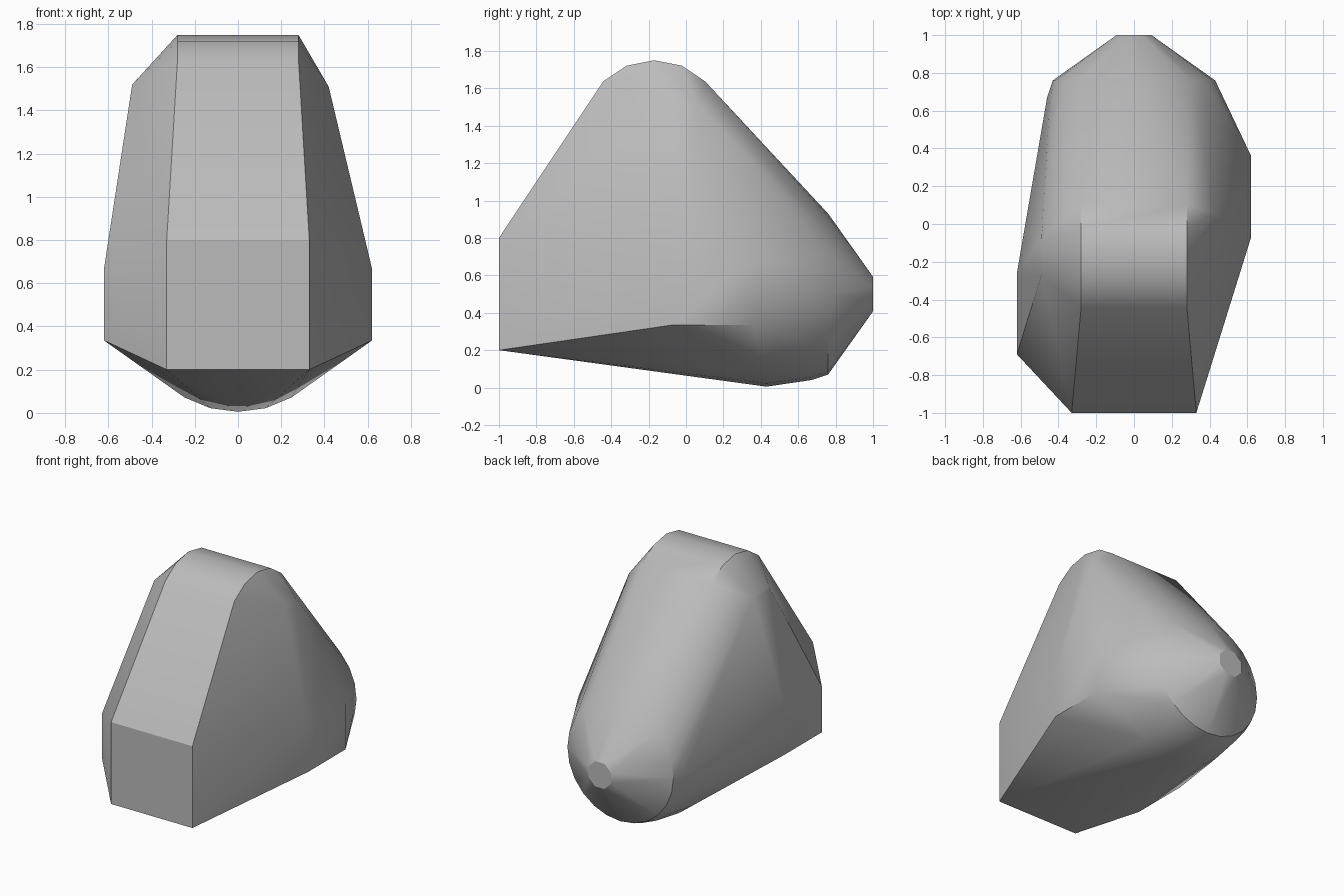
import bpy
import bmesh
from math import sin, cos, radians, tau

old = bpy.data.objects.get("Cube")
if old:
    bpy.data.objects.remove(old, do_unlink=True)

grey = bpy.data.materials.new("plain_grey")
grey.use_nodes = True
colour = (0.5, 0.5, 0.5, 1)
grey.diffuse_color = colour
grey.node_tree.nodes["Principled BSDF"].inputs["Base Color"].default_value = colour

points = []

# Flat front plate
for x in (-0.33, 0.33):
    points += [(x, -1, 0.2), (x, -1, 0.8)]

# Rounded crown: an arc swept across the width
for x in (-0.28, 0.28):
    for step in range(-3, 4):
        a = radians(22.5 * step)
        points.append((x, -0.17 + 0.385 * sin(a), 1.365 + 0.385 * cos(a)))

# Staggered side plates
for x, y in ((-0.62, -0.69), (0.62, -0.07)):
    for dy in (0, 0.43):
        points += [(x, y + dy, 0.335), (x, y + dy, 0.67)]

# Shoulders below the crown
points += [(-0.49, -0.27, 1.52), (-0.49, -0.08, 1.52),
           (0.42, -0.06, 1.51), (0.42, 0.06, 1.51)]

# Round nose: rings about a level axis, ending in a small flat tip
SIDES = 24
for y, radius in ((0.43, 0.495), (0.67, 0.46), (0.76, 0.43)):
    for i in range(SIDES):
        a = tau * i / SIDES
        points.append((radius * sin(a), y, 0.5 + radius * cos(a)))
for i in range(8):
    a = tau * (i + 0.5) / 8
    points.append((0.1 * sin(a), 1, 0.5 + 0.1 * cos(a)))

# Wrap one convex shell around all the parts
bm = bmesh.new()
for p in points:
    bm.verts.new(p)
hull = bmesh.ops.convex_hull(bm, input=bm.verts)
spare = {v for v in hull["geom_interior"] + hull["geom_unused"]
         if isinstance(v, bmesh.types.BMVert)}
bmesh.ops.delete(bm, geom=list(spare), context="VERTS")
bmesh.ops.dissolve_limit(bm, angle_limit=radians(0.5), verts=bm.verts, edges=bm.edges)
bmesh.ops.recalc_face_normals(bm, faces=bm.faces)

mesh = bpy.data.meshes.new("outer_shell")
bm.to_mesh(mesh)
bm.free()
mesh.materials.append(grey)
shell = bpy.data.objects.new("outer_shell", mesh)
bpy.context.collection.objects.link(shell)
bpy.context.view_layer.objects.active = shell
shell.select_set(True)
bpy.ops.object.shade_smooth_by_angle(angle=radians(30))
